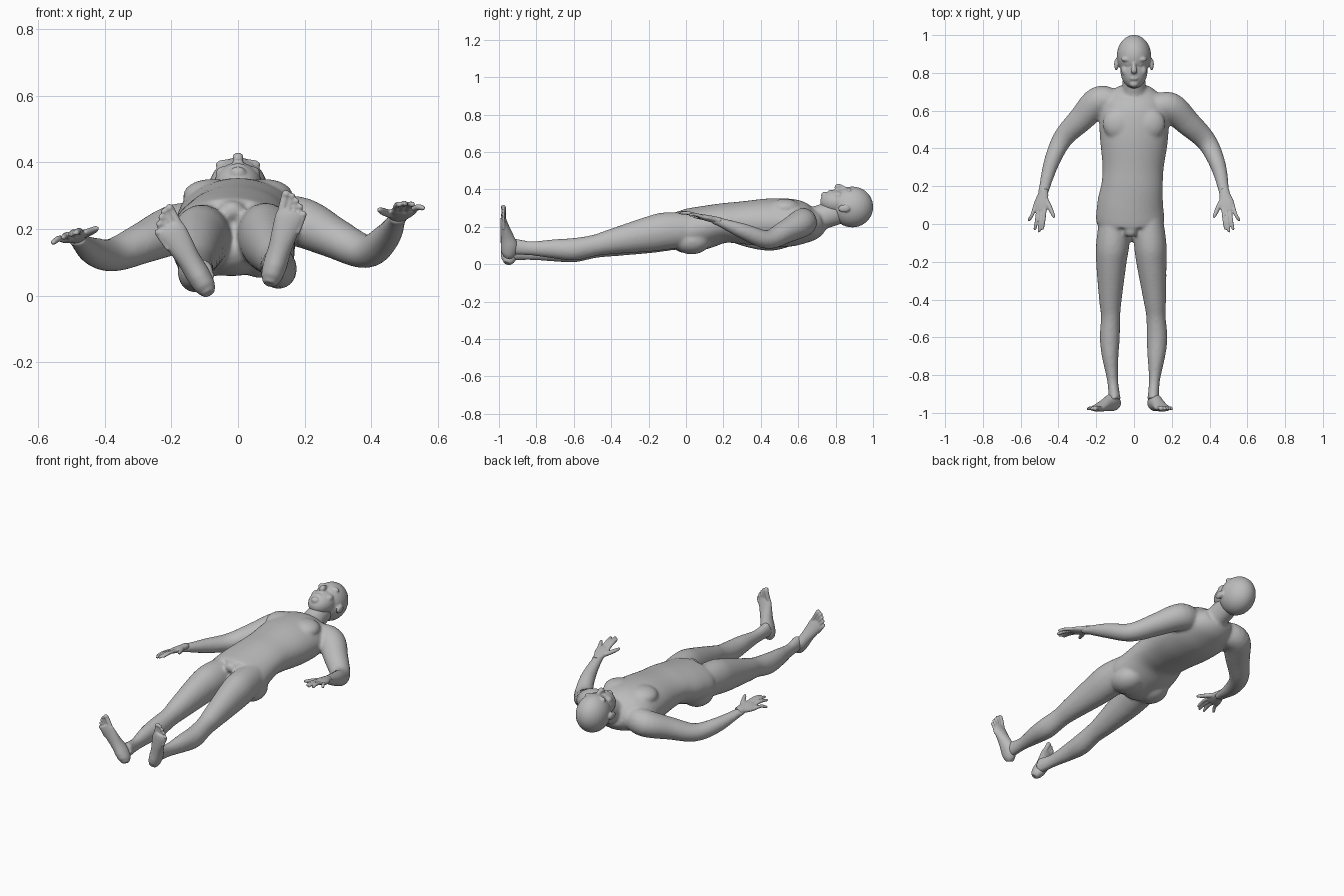
import bpy, bmesh, math
from mathutils import Vector, Matrix

skin = bpy.data.materials.new("grey skin")
skin.diffuse_color = (0.5, 0.5, 0.5, 1)


def catmull(p, steps):
    """Smooth a list of (x, y, z, width, thickness) sections."""
    q = [p[0]] + list(p) + [p[-1]]
    out = []
    for i in range(1, len(q) - 2):
        for k in range(steps):
            t = k / steps
            out.append([0.5 * (2 * b + (c - a) * t + (2 * a - 5 * b + 4 * c - d) * t * t
                               + (3 * b - a - 3 * c + d) * t ** 3)
                        for a, b, c, d in zip(q[i - 1], q[i], q[i + 1], q[i + 2])])
    return out + [list(p[-1])]


def tube(bm, sections, ref=(0, 0, 1), n=24, steps=5):
    """Loft elliptical rings along a smooth path."""
    s = catmull(sections, steps)
    pts = [Vector(v[:3]) for v in s]
    rings = []
    for i, v in enumerate(s):
        tan = (pts[min(i + 1, len(s) - 1)] - pts[max(i - 1, 0)]).normalized()
        side = tan.cross(Vector(ref)).normalized()
        up = side.cross(tan)
        rings.append([bm.verts.new(pts[i] + side * v[3] * math.cos(2 * math.pi * k / n)
                                   + up * v[4] * math.sin(2 * math.pi * k / n))
                      for k in range(n)])
    for r, t in zip(rings, rings[1:]):
        for k in range(n):
            bm.faces.new((r[k], r[(k + 1) % n], t[(k + 1) % n], t[k]))
    bm.faces.new(rings[0])
    bm.faces.new(rings[-1])


def ball(bm, c, r):
    m = Matrix.Translation(c) @ Matrix.Diagonal((*r, 1))
    bmesh.ops.create_uvsphere(bm, u_segments=32, v_segments=20, radius=1, matrix=m)


def finish(name, bm, voxel, smooth):
    """Fuse the overlapping volumes into one smooth skin."""
    bmesh.ops.recalc_face_normals(bm, faces=bm.faces)
    me = bpy.data.meshes.new(name)
    bm.to_mesh(me)
    bm.free()
    me.materials.append(skin)
    me.shade_smooth()
    ob = bpy.data.objects.new(name, me)
    bpy.context.collection.objects.link(ob)
    r = ob.modifiers.new("fuse", 'REMESH')
    r.mode, r.voxel_size, r.use_smooth_shade = 'VOXEL', voxel, True
    m = ob.modifiers.new("soften", 'SMOOTH')
    m.factor, m.iterations = 0.5, smooth


# Torso, lying on its back, with neck
bm = bmesh.new()
tube(bm, [(-.02, -.065, .19, .025, .05), (-.02, -.04, .175, .10, .095),
          (-.02, 0, .175, .175, .118), (-.02, .1, .197, .175, .115),
          (-.01, .2, .22, .163, .106), (-.005, .3, .222, .162, .114),
          (0, .45, .222, .18, .13), (0, .58, .222, .182, .125),
          (0, .67, .22, .15, .095), (0, .725, .235, .085, .06)], n=40)
tube(bm, [(0, .64, .22, .085, .08), (0, .72, .25, .064, .068), (0, .82, .285, .058, .07)])
for s in (-1, 1):
    ball(bm, (s * .085 - .015, .03, .125), (.085, .10, .072))  # buttocks
    ball(bm, (s * .08, .53, .30), (.085, .085, .05))           # chest
ball(bm, (-.018, -.035, .255), (.038, .035, .03))              # pelvis front

# Arms
tube(bm, [(-.10, .65, .21, .06, .07), (-.185, .65, .20, .08, .075),
          (-.28, .555, .16, .068, .062), (-.375, .455, .122, .054, .05),
          (-.435, .33, .133, .042, .042), (-.475, .19, .162, .029, .024),
          (-.482, .15, .168, .029, .02)])
tube(bm, [(.10, .62, .23, .06, .07), (.19, .62, .22, .078, .075),
          (.285, .535, .175, .068, .062), (.385, .435, .132, .054, .05),
          (.445, .31, .175, .042, .042), (.475, .18, .225, .029, .024),
          (.48, .14, .235, .029, .02)])

# Legs
tube(bm, [(-.10, .05, .18, .08, .09), (-.112, -.1, .172, .088, .10),
          (-.12, -.2, .152, .081, .094), (-.125, -.4, .108, .06, .067),
          (-.124, -.49, .09, .051, .057), (-.128, -.6, .07, .053, .06),
          (-.126, -.7, .066, .044, .052), (-.113, -.83, .06, .029, .038),
          (-.102, -.93, .065, .032, .046)])
tube(bm, [(.07, .05, .185, .08, .09), (.085, -.1, .178, .086, .10),
          (.092, -.2, .16, .08, .094), (.11, -.4, .12, .06, .067),
          (.116, -.49, .10, .051, .057), (.122, -.6, .08, .055, .06),
          (.118, -.7, .082, .047, .052), (.108, -.83, .085, .029, .038),
          (.102, -.93, .095, .032, .046)])
finish("body", bm, .009, 6)

# Head with face and ears
bm = bmesh.new()
ball(bm, (0, .889, .306), (.091, .112, .109))     # skull
ball(bm, (0, .815, .332), (.072, .098, .068))     # face
ball(bm, (0, .768, .343), (.05, .046, .043))      # jaw
ball(bm, (0, .742, .368), (.024, .02, .02))       # chin
ball(bm, (0, .773, .388), (.024, .014, .009))     # lips
tube(bm, [(0, .865, .395, .009, .012), (0, .835, .408, .011, .014),
          (0, .812, .414, .017, .016), (0, .800, .404, .012, .008)], n=16)
for s in (-1, 1):
    ball(bm, (s * .036, .872, .392), (.032, .014, .017))   # brow
    ball(bm, (s * .033, .846, .386), (.014, .010, .012))   # eye
    ball(bm, (s * .043, .812, .366), (.024, .03, .022))    # cheek
    ball(bm, (s * .094, .845, .298), (.011, .032, .021))   # ear
finish("head", bm, .005, 3)

# Hands: palm, four fingers and thumb, tilted about the wrist
FINGERS = [(-.022, .085, -.008, -.030), (-.004, .075, .010, -.043),
           (.014, .075, .032, -.032), (.030, .088, .062, .015)]
for name, s, z, tilt, rise in (("left_hand", -1, .178, -.35, .02), ("right_hand", 1, .25, .0, .045)):
    bm = bmesh.new()

    def at(u, y, drop=0):
        k = (.16 - y) / .2
        return (s * (.492 + u), y, z + tilt * u + rise * (k - .3) - drop)

    tube(bm, [(*at(-.014, .185), .024, .019), (*at(-.010, .15), .030, .018),
              (*at(0, .105), .040, .016), (*at(.006, .07), .035, .012)],
         ref=(s * -tilt, 0, 1))
    for u, y, tu, ty in FINGERS:
        mid = at((u + tu) / 2, (y + ty) / 2, -.004)
        tube(bm, [(*at(u, y + .015), .010, .010), (*mid, .0095, .0095),
                  (*at(tu, ty + .008, .004), .008, .008), (*at(tu, ty, .006), .004, .004)], n=12)
    tube(bm, [(*at(-.022, .135), .014, .013), (*at(-.045, .09, .004), .013, .012),
              (*at(-.063, .05, .006), .010, .010), (*at(-.070, .033, .006), .005, .005)], n=12)
    finish(name, bm, .004, 2)

# Feet: sole upright facing -y, toes up and turned outward
for name, s, heel, toe in (("left_foot", -1, (-.086, .006), (-.205, .205)),
                           ("right_foot", 1, (.094, .034), (.158, .25))):
    bm = bmesh.new()
    h, d = Vector((heel[0], 0, heel[1])), Vector((toe[0] - heel[0], 0, toe[1] - heel[1]))
    w = Vector((d.z, 0, -d.x)).normalized() * -s    # towards the big toe

    def on(t, v, y):
        p = h + d * t + w * v
        return (p.x, y, p.z)

    tube(bm, [(*on(0, 0, -.958), .018, .020), (*on(.1, 0, -.950), .031, .038),
              (*on(.28, 0, -.945), .036, .046), (*on(.5, 0, -.955), .035, .036),
              (*on(.72, 0, -.967), .039, .026), (*on(.92, 0, -.976), .042, .017),
              (*on(1.02, 0, -.978), .036, .011)], ref=(0, 1, 0))
    for i, (r, tip) in enumerate(((.0125, 1.26), (.009, 1.25), (.0085, 1.20), (.008, 1.14), (.008, 1.06))):
        v = .029 - .0165 * i - (.003 if i else 0)
        tube(bm, [(*on(.88 - .03 * i, v * .9, -.976), r, r), (*on(tip - .1, v, -.974), r, r),
                  (*on(tip - .03, v, -.979), r, r), (*on(tip, v, -.982), r * .5, r * .5)],
             ref=(0, 1, 0), n=12)
    finish(name, bm, .004, 2)
